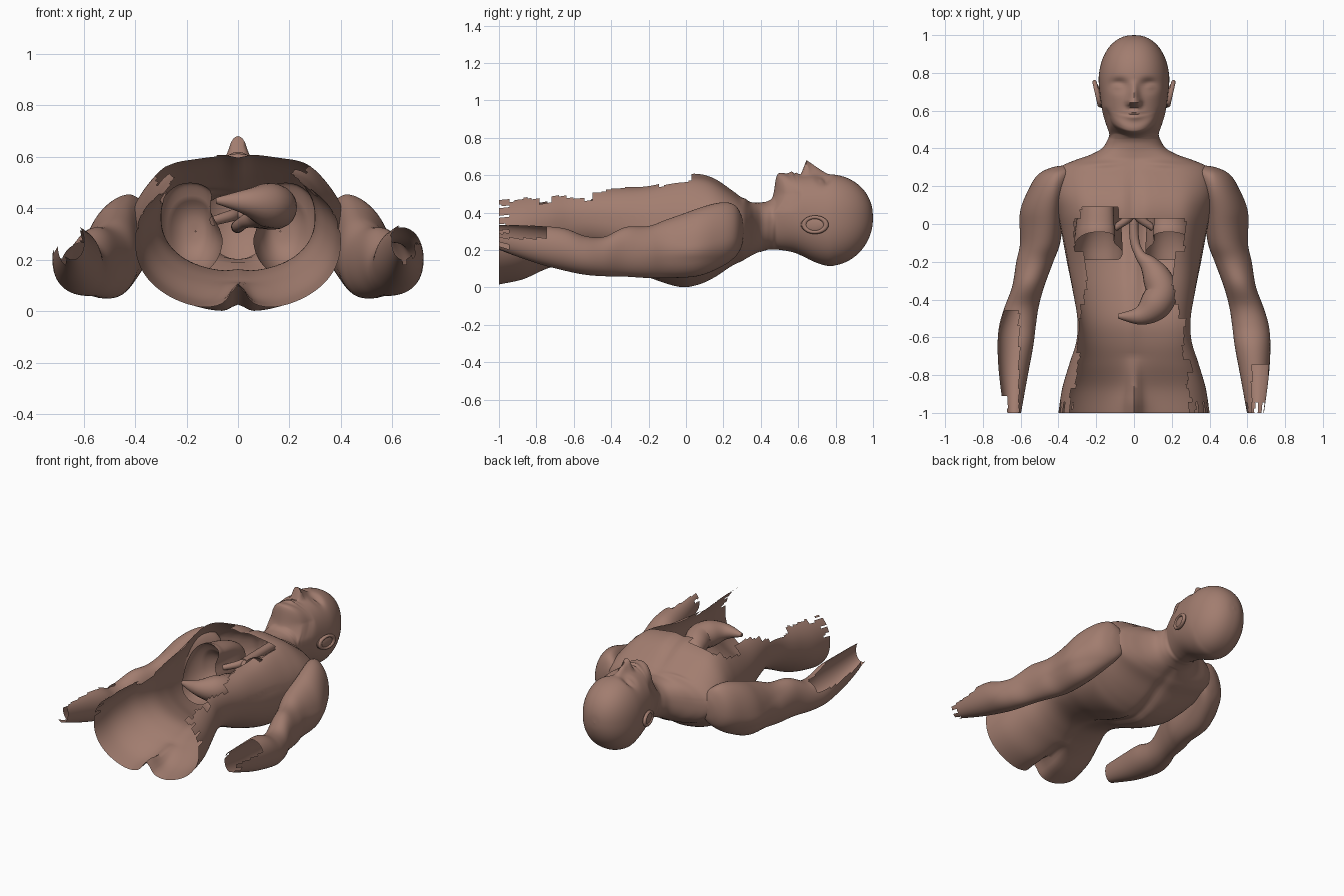
import bpy, bmesh, math, random
from math import exp, sin, cos, pi

if "Cube" in bpy.data.objects:
    bpy.data.objects.remove(bpy.data.objects["Cube"])
random.seed(4)

skin = bpy.data.materials.new("brown_skin")
skin.diffuse_color = (0.36, 0.205, 0.16, 1)
skin.use_nodes = True
skin.node_tree.nodes["Principled BSDF"].inputs["Base Color"].default_value = skin.diffuse_color


def finish(ob):
    ob.data.materials.clear()
    ob.data.materials.append(skin)
    bpy.ops.object.select_all(action='DESELECT')
    ob.select_set(True)
    bpy.context.view_layer.objects.active = ob
    bpy.ops.object.shade_smooth_by_angle(angle=math.radians(60))


def spline(rows, k):
    """Catmull-Rom through rows, k steps per span."""
    out = []
    for i in range(len(rows) - 1):
        a, b, c, d = (rows[max(0, min(len(rows) - 1, i + o))] for o in (-1, 0, 1, 2))
        for s in range(k):
            t = s / k
            out.append([q + .5 * t * (r - p + t * (2*p - 5*q + 4*r - u + t * (3*(q - r) + u - p)))
                        for p, q, r, u in zip(a, b, c, d)])
    return out + [list(rows[-1])]


def loft(name, rows, k, segs, side=1, sculpt=None, keep=None, n=2.2):
    """Skin of rounded sections: y, x centre, half width, z low, z high."""
    verts, faces = [], []
    rings = spline(rows, k)
    for y, xc, w, zl, zh in rings:
        for j in range(segs):
            c, s = cos(2*pi*j/segs), sin(2*pi*j/segs)
            x = xc + max(w, .001) * math.copysign(abs(c) ** (2/n), c)
            z = (zl + zh) / 2 + (zh - zl) / 2 * math.copysign(abs(s) ** (2/n), s)
            p = sculpt(x, y, z) if sculpt else (x, y, z)
            verts.append((p[0]*side, p[1], p[2]))
    for i in range(len(rings) - 1):
        for j in range(segs):
            a, b = i*segs, (i+1)*segs
            j2 = (j+1) % segs
            f = (a+j, a+j2, b+j2, b+j)
            m = [sum(verts[q][d] for q in f) / 4 for d in range(3)]
            if keep is None or keep(*m):
                faces.append(f[::side])
    me = bpy.data.meshes.new(name)
    me.from_pydata(verts, [], faces)
    ob = bpy.data.objects.new(name, me)
    bpy.context.collection.objects.link(ob)
    bm = bmesh.new()
    bm.from_mesh(me)
    bmesh.ops.delete(bm, geom=[v for v in bm.verts if not v.link_faces], context='VERTS')
    bm.to_mesh(me)
    bm.free()
    finish(ob)


def bump(u, c, r):
    return exp(-((u - c) / r) ** 2)


# ---- head, neck and trunk in one skin; the skull is a rule
body = []
for i in range(9):
    s = sin(i * pi / 16)
    body.append((.76 + .24 * cos(i * pi / 16), 0, .187 * s ** .9, .37 - .255 * s, .37 + .235 * s ** .9))
jaw = [(.69, .181, .135, .605), (.60, .168, .178, .60), (.55, .155, .193, .605), (.505, .14, .2, .612),
       (.483, .132, .203, .59), (.465, .132, .203, .49), (.44, .143, .202, .463), (.40, .17, .19, .455)]
trunk = [(.365, .235, .175, .455), (.335, .32, .16, .46), (.30, .39, .14, .48), (.24, .415, .11, .525),
         (.15, .42, .05, .585), (.06, .405, .01, .61), (-.04, .385, 0, .60), (-.2, .355, .05, .565),
         (-.35, .325, .115, .565), (-.5, .30, .155, .57), (-.62, .305, .14, .57), (-.74, .342, .095, .56),
         (-.87, .38, .03, .55), (-1, .40, .0, .54)]
body += [(y, 0, w, a, b) for y, w, a, b in jaw + trunk]


def shape_body(x, y, z):
    ax = abs(x)
    if y > .46 and z > .4:                                   # face
        f = min(1, (z - .4) / .1)
        ramp = max(0, min((.765 - y) / .12, (y - .612) / .03, 1)) ** 1.2
        z += f * (.078 * ramp * bump(x, 0, .018 + .012 * ramp)            # nose
                  + .024 * bump(ax, .026, .014) * bump(y, .638, .018)     # nostrils
                  - .038 * bump(ax, .08, .042) * bump(y, .735, .03)       # eye sockets
                  + .024 * bump(ax, .082, .03) * bump(y, .728, .017)      # closed lids
                  + .02 * bump(x, 0, .045) * bump(y, .575, .025)          # lips
                  - .014 * bump(x, 0, .055) * bump(y, .578, .006))
        y += f * 3.5 * x * x * max(0, min(1, (.62 - y) / .1))             # rounded chin
    elif y < .45 and z > .36:                                # chest, collar bones
        z -= .018 * bump(x, 0, .035) * bump(y, .12, .16)
        z += .014 * bump(y, .325 - .05*ax, .018) * bump(ax, .16, .1)
        z += .035 * bump(ax, .28, .09) * bump(y, -.12, .3)
    elif z < .3 and y < .4:                                  # spine and buttocks
        low = max(0, min(1, (-.7 - y) / .25))
        z += .03 * bump(x, 0, .035) * bump(y, -.1, .35)
        z += low * (.06 * bump(x, 0, .035) + .04 * bump(x, 0, .09))
    return x, y, z


jag = [random.uniform(-.025, .025) for _ in range(40)]


def keep_body(x, y, z):
    if y > .09 or z < .3:
        return True
    if y > .035:                                             # notch in breast edge
        return not -.28 < x < -.09
    if y > -.5:                                              # opened belly
        limit = (.28 if x > 0 else .325) - (.06 if y < -.15 else 0)
        return abs(x) > limit + jag[int(-y * 14) % 40] * .7
    if y < -.95 and sin(z * 120) > .6:
        return False
    return z < (.47 if x > 0 else .44) + jag[int(-y * 22 + (9 if x > 0 else 0)) % 40]


loft("trunk_and_head", body, 6, 144, 1, shape_body, keep_body)

# ---- arms, open at the forearm
arm = [(.31, .37, .005, .30, .315), (.298, .38, .06, .22, .38), (.26, .415, .095, .16, .44),
       (.18, .452, .108, .105, .46), (.06, .487, .117, .06, .44), (-.1, .497, .106, .05, .38),
       (-.2, .525, .098, .05, .34), (-.33, .56, .085, .058, .32), (-.44, .595, .09, .06, .27),
       (-.54, .617, .097, .068, .275), (-.65, .628, .094, .09, .315), (-.8, .638, .076, .13, .33),
       (-1, .643, .045, .2, .34)]


def slope(x, y, z):                                          # shoulder falls away outward
    f = max(0, min(1, (y + .3) / .3)) * max(0, min(1, (z - .15) / .15))
    return x, y, z - .35 * f * max(0, x - .42)


def keep_right(x, y, z):
    if y < -.96 and sin(x * 130 + z * 60) > .5:
        return False
    return not (y < -.75 and x > .625 and z > .265)


def keep_left(x, y, z):
    if y < -.46 and x < -.61 and z > .2 + (-.46 - y) * .1:
        return False
    return not (y < -.9 and x < -.67)


loft("right_arm", arm, 6, 48, 1, slope, keep_right, 2.05)
loft("left_arm", arm, 6, 48, -1, slope, keep_left, 2.05)

# ---- lungs: dome outside, second dome hollowing the underside
lung = []
for i in range(15):
    t = i * pi / 14
    s = sin(t) ** .8 if 0 < i < 14 else .01
    y = -.19 + (.47 if i < 7 else -.24) * cos(t)
    lung.append((y, .165 + .02 * s, .132 * s, .31 - .17 * s, .31 + .19 * s))


def tilt(x, y, z):
    if y < 0:
        y -= y * max(0, z - .2) * 2.6
    return x + .05 * bump(x, .05, .04) * bump(z, .4, .08), y, z


for side, label in ((1, "right"), (-1, "left")):
    loft(label + "_lung", lung, 3, 40, side, tilt)


# ---- soft tubes: gullet with stomach, windpipe, airways
def tube(name, pts):
    cu = bpy.data.curves.new(name, 'CURVE')
    cu.dimensions = '3D'
    cu.bevel_depth = 1
    cu.bevel_resolution = 8
    cu.use_fill_caps = True
    sp = cu.splines.new('POLY')
    fine = spline(pts, 6)
    sp.points.add(len(fine) - 1)
    for q, (x, y, z, r) in zip(sp.points, fine):
        q.co = (x, y, z, 1)
        q.radius = max(r, .002)
    ob = bpy.data.objects.new(name, cu)
    bpy.context.collection.objects.link(ob)
    bpy.ops.object.select_all(action='DESELECT')
    ob.select_set(True)
    bpy.context.view_layer.objects.active = ob
    bpy.ops.object.convert(target='MESH')
    finish(bpy.context.view_layer.objects.active)


tube("stomach", [(0, .2, .33, .025), (0, -.06, .33, .025), (.03, -.16, .35, .027), (.08, -.215, .37, .05),
                 (.12, -.28, .39, .075), (.145, -.36, .405, .085), (.105, -.435, .415, .083),
                 (.03, -.485, .425, .05), (-.085, -.488, .43, .012)])
tube("windpipe", [(0, .4, .38, .03), (0, .06, .38, .028)])
for side, label in ((1, "right"), (-1, "left")):
    tube(label + "_airway", [(0, .08, .38, .024), (side*.03, .03, .37, .022), (side*.1, -.02, .35, .018)])

# ---- ears
for side, label in ((1, "right"), (-1, "left")):
    bpy.ops.mesh.primitive_torus_add(major_radius=.05, minor_radius=.012, major_segments=32, minor_segments=10,
                                     location=(side*.195, .69, .335), rotation=(0, pi/2, side*-.22))
    ob = bpy.context.object
    ob.name = label + "_ear_rim"
    ob.scale = (.8, 1.2, 1)
    finish(ob)
    bpy.ops.mesh.primitive_uv_sphere_add(segments=24, ring_count=12, radius=1, location=(side*.186, .68, .335),
                                         rotation=(0, 0, side*-.22))
    ob = bpy.context.object
    ob.name = label + "_ear_bowl"
    ob.scale = (.014, .068, .042)
    finish(ob)
